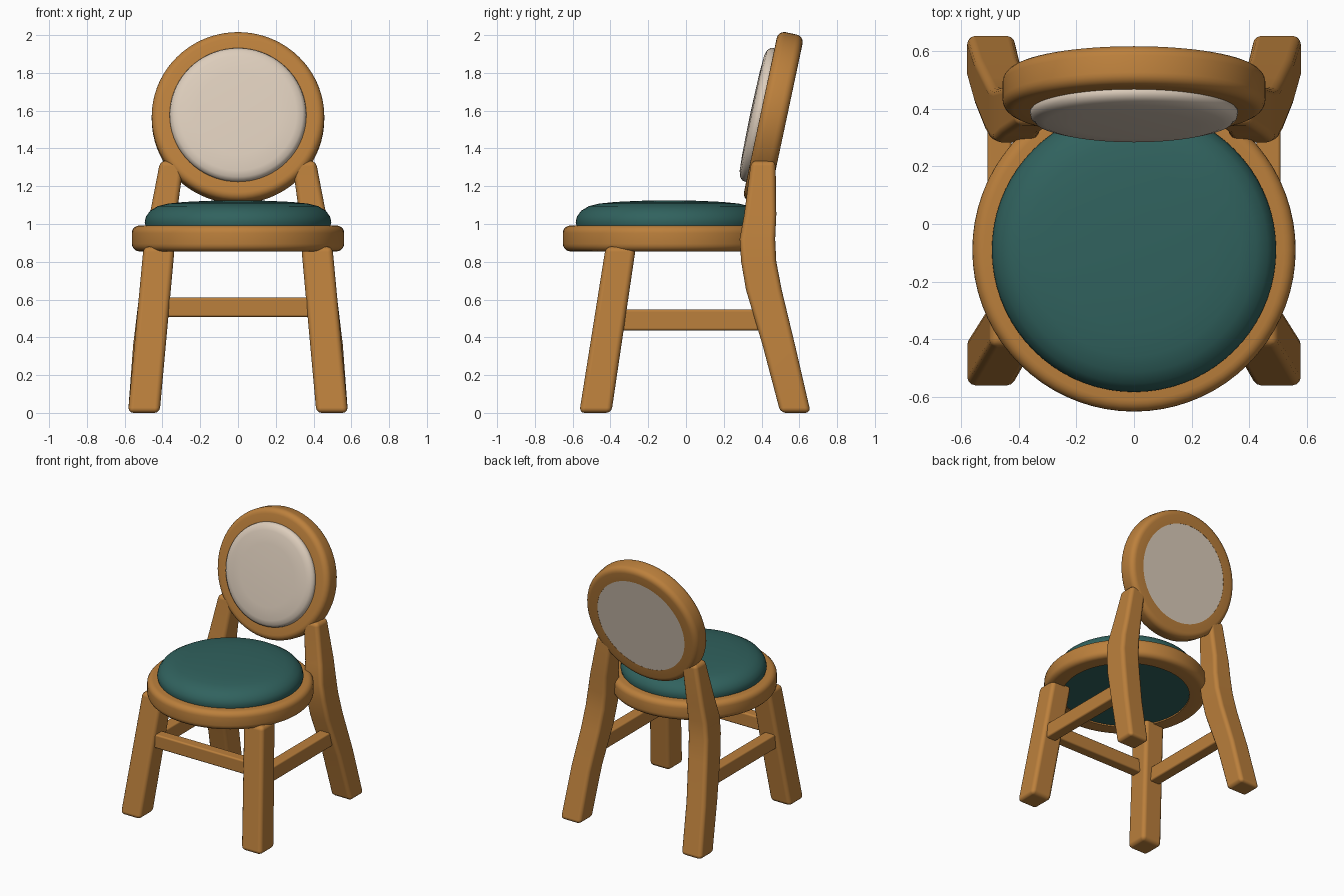
import bpy, bmesh, math
from mathutils import Matrix

if "Cube" in bpy.data.objects:
    bpy.data.objects.remove(bpy.data.objects["Cube"])


def material(name, rgb):
    m = bpy.data.materials.new(name)
    m.diffuse_color = (*rgb, 1)
    m.use_nodes = True
    m.node_tree.nodes["Principled BSDF"].inputs["Base Color"].default_value = m.diffuse_color
    return m


WOOD = material("warm wood", (0.50, 0.215, 0.045))
TEAL = material("teal fabric", (0.030, 0.122, 0.112))
CREAM = material("cream fabric", (0.72, 0.61, 0.50))


def finish(name, bm, mat, bevel=0, mirror=False, angle=40):
    bmesh.ops.recalc_face_normals(bm, faces=bm.faces)
    me = bpy.data.meshes.new(name)
    bm.to_mesh(me)
    bm.free()
    me.materials.append(mat)
    ob = bpy.data.objects.new(name, me)
    bpy.context.collection.objects.link(ob)
    bpy.ops.object.select_all(action='DESELECT')
    ob.select_set(True)
    bpy.context.view_layer.objects.active = ob
    bpy.ops.object.shade_smooth_by_angle(angle=math.radians(angle))
    if bevel:
        b = ob.modifiers.new("Bevel", 'BEVEL')
        b.width, b.segments, b.limit_method = bevel, 3, 'ANGLE'
        b.angle_limit = math.radians(40)
        b.harden_normals = True
    if mirror:
        ob.modifiers.new("Mirror", 'MIRROR')
    return ob


def lathe(name, profile, mat, matrix, closed, steps=72):
    """Spin an (r, z) profile round z; closed profiles make rings."""
    bm = bmesh.new()
    rings = []
    for r, z in profile:
        if r == 0:
            rings.append([bm.verts.new((0, 0, z))] * steps)
        else:
            rings.append([bm.verts.new((r * math.cos(a), r * math.sin(a), z))
                          for a in (2 * math.pi * i / steps for i in range(steps))])
    pairs = list(zip(rings, rings[1:])) + ([(rings[-1], rings[0])] if closed else [])
    for p, q in pairs:
        for i in range(steps):
            j = (i + 1) % steps
            bm.faces.new(dict.fromkeys((p[i], p[j], q[j], q[i])))
    bm.transform(matrix)
    return finish(name, bm, mat)


def ring_profile(r0, r1, z0, z1, rad, n=5):
    """Frame section with a rounded outer side and softened inner edges."""
    pts = [(r0, z0)]
    for cz, start in ((z0 + rad, -90), (z1 - rad, 0)):
        for k in range(n + 1):
            a = math.radians(start + 90 * k / n)
            pts.append((r1 - rad + rad * math.cos(a), cz + rad * math.sin(a)))
    return pts + [(r0, z1)]


def loft(name, sections, bevel, mirror=True):
    """Square post through (z, x0, x1, y0, y1) sections."""
    bm = bmesh.new()
    loops = [[bm.verts.new(c) for c in ((x0, y0, z), (x1, y0, z), (x1, y1, z), (x0, y1, z))]
             for z, x0, x1, y0, y1 in sections]
    bm.faces.new(loops[0])
    bm.faces.new(loops[-1])
    for p, q in zip(loops, loops[1:]):
        for i in range(4):
            bm.faces.new((p[i], p[(i + 1) % 4], q[(i + 1) % 4], q[i]))
    return finish(name, bm, WOOD, bevel, mirror)


# Seat frame and cushion
seat = Matrix.Translation((0, -0.09, 0))
lathe("seat_frame", ring_profile(0.44, 0.562, 0.855, 0.992, 0.04), WOOD, seat, True)
lathe("seat_cushion", [(0, 0.865), (0.445, 0.865), (0.445, 0.975), (0.488, 0.985), (0.494, 1.01),
                       (0.487, 1.04), (0.465, 1.07), (0.425, 1.094), (0.37, 1.108),
                       (0.28, 1.117), (0.15, 1.123), (0, 1.125)], TEAL, seat, False)

# Round backrest, leaning back; its local +z faces the front
back = (Matrix.Translation((0, 0.462, 1.562))
        @ Matrix.Rotation(math.radians(90 - 12), 4, 'X'))
lathe("back_frame", ring_profile(0.355, 0.457, -0.07, 0.07, 0.04), WOOD, back, True)
lathe("back_cushion", [(0, -0.069), (0.356, -0.069), (0.356, 0.06), (0.362, 0.075), (0.358, 0.092),
                       (0.342, 0.107), (0.31, 0.116), (0.22, 0.121), (0, 0.124)],
      CREAM, back, False)

# Splayed front legs
loft("front_legs", [(0.0, 0.415, 0.582, -0.565, -0.395),
                    (0.88, 0.335, 0.50, -0.425, -0.265)], 0.028)

# Curved rear legs that carry on up to the backrest
loft("rear_legs", [(0.0, 0.415, 0.582, 0.50, 0.66),
                   (0.36, 0.395, 0.555, 0.405, 0.577),
                   (0.65, 0.36, 0.52, 0.318, 0.507),
                   (0.80, 0.345, 0.505, 0.292, 0.478),
                   (0.92, 0.335, 0.49, 0.284, 0.472),
                   (1.05, 0.325, 0.467, 0.308, 0.478),
                   (1.335, 0.285, 0.412, 0.345, 0.474)], 0.028)


def bar(name, lo, hi, mirror):
    bm = bmesh.new()
    bmesh.ops.create_cube(bm, size=1)
    for v in bm.verts:
        v.co = [hi[i] if v.co[i] > 0 else lo[i] for i in range(3)]
    return finish(name, bm, WOOD, 0.012, mirror)


# Stretchers between the legs: front and both sides
bar("front_stretcher", (-0.42, -0.455, 0.508), (0.42, -0.375, 0.61), False)
bar("side_stretchers", (0.425, -0.40, 0.437), (0.51, 0.44, 0.547), True)
